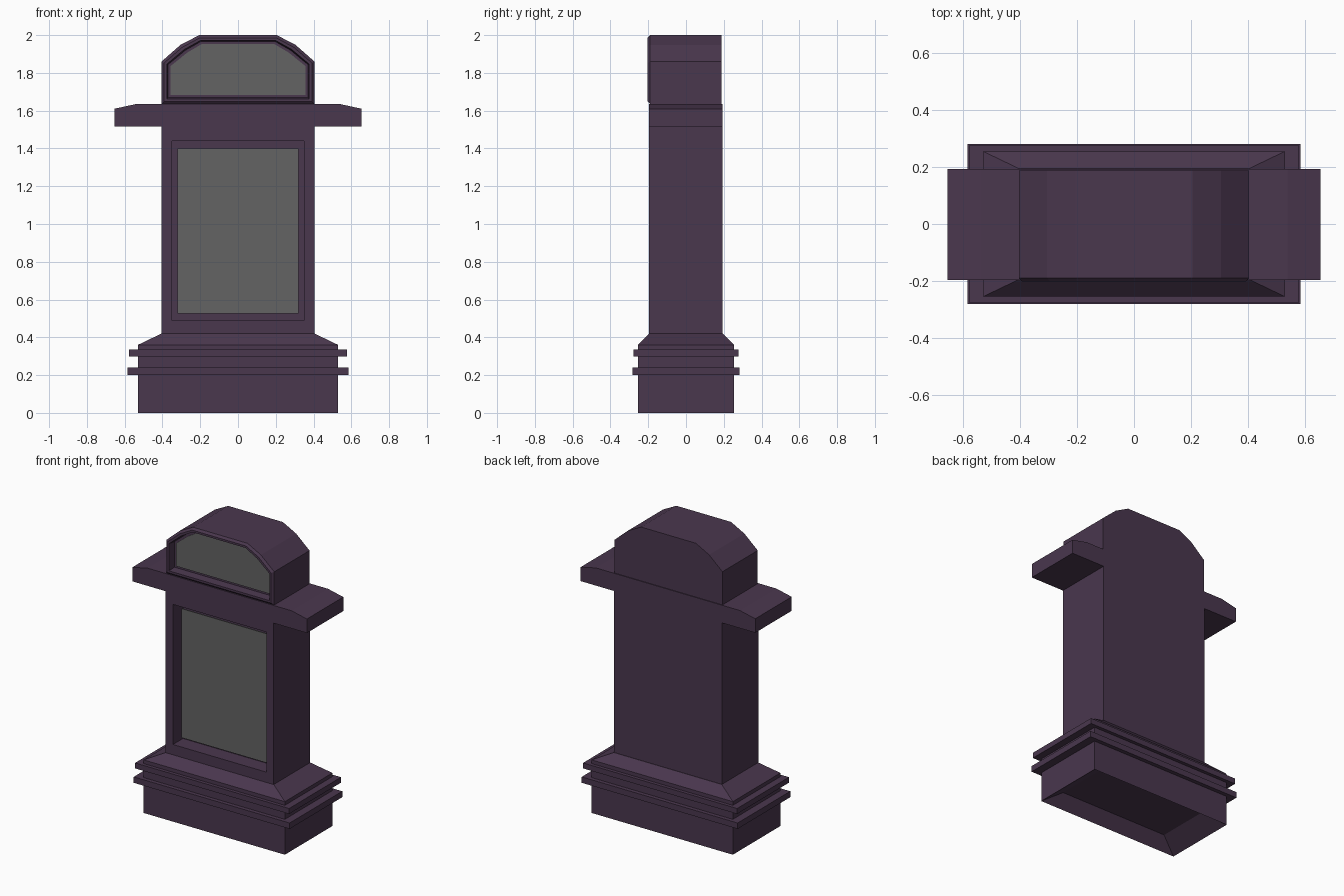
import bpy, bmesh

if "Cube" in bpy.data.objects:
    bpy.data.objects.remove(bpy.data.objects["Cube"])


def material(name, rgb):
    m = bpy.data.materials.new(name)
    m.diffuse_color = (*rgb, 1)
    m.use_nodes = True
    m.node_tree.nodes["Principled BSDF"].inputs["Base Color"].default_value = m.diffuse_color
    return m


PURPLE = material("dark_purple", (0.068, 0.038, 0.076))
GREY = material("panel_grey", (0.127, 0.127, 0.127))


def finish(name, bm, mat):
    bmesh.ops.recalc_face_normals(bm, faces=bm.faces)
    me = bpy.data.meshes.new(name)
    bm.to_mesh(me)
    bm.free()
    me.materials.append(mat)
    ob = bpy.data.objects.new(name, me)
    bpy.context.collection.objects.link(ob)
    return ob


def loft(name, loops, mat):
    """Skin a list of equal-length point loops and cap both ends."""
    bm = bmesh.new()
    rings = [[bm.verts.new(p) for p in loop] for loop in loops]
    for a, b in zip(rings, rings[1:]):
        for i in range(len(a)):
            j = (i + 1) % len(a)
            bm.faces.new((a[i], a[j], b[j], b[i]))
    bm.faces.new(rings[0])
    bm.faces.new(rings[-1])
    return finish(name, bm, mat)


def rect(x, y, z):
    return [(-x, -y, z), (x, -y, z), (x, y, z), (-x, y, z)]


def mirrored(half):
    return half + [(-x, z) for x, z in reversed(half)]


def at_y(profile, y):
    return [(x, y, z) for x, z in profile]


def box(name, x, y0, y1, z0, z1, mat):
    p = [(-x, z0), (x, z0), (x, z1), (-x, z1)]
    return loft(name, [at_y(p, y0), at_y(p, y1)], mat)


# Plinth: hollow tapered underside, straight sides, sloped shoulder
loft("plinth", [rect(0.405, 0.195, 0.08), rect(0.53, 0.255, 0),
                rect(0.53, 0.255, 0.36), rect(0.405, 0.195, 0.42)], PURPLE)

# Two moulding bands around the plinth
for name, x, y, z0, z1 in (("lower_band", 0.585, 0.282, 0.20, 0.24),
                           ("upper_band", 0.578, 0.278, 0.298, 0.335)):
    loft(name, [rect(x, y, z0), rect(x, y, z1)], PURPLE)

# Column with side arms, one extruded profile
body = mirrored([(0.405, 0.42), (0.405, 1.515), (0.655, 1.515),
                 (0.655, 1.61), (0.54, 1.635)])
column = loft("column", [at_y(body, -0.197), at_y(body, 0.193)], PURPLE)

# Recess cut in the column front
cutter = box("recess_cutter", 0.35, -0.3, -0.09, 0.49, 1.44, PURPLE)
mod = column.modifiers.new("recess", 'BOOLEAN')
mod.operation = 'DIFFERENCE'
mod.solver = 'EXACT'
mod.object = cutter
bpy.context.view_layer.objects.active = column
bpy.ops.object.modifier_apply(modifier="recess")
bpy.data.objects.remove(cutter)

# Large panel standing inside the recess
box("main_panel", 0.32, -0.147, -0.14, 0.525, 1.40, GREY)


# Arched head with a bevelled rim around a recessed front
def head_outline(d):
    return mirrored([(0.405 - d, 1.635 + d), (0.405 - d, 1.86 - d * 0.5),
                     (0.305 - d * 0.75, 1.948 - d * 0.85),
                     (0.205 - d * 0.25, 2.0 - d)])


loft("arched_head", [at_y(head_outline(d), y) for d, y in
                     ((0, 0.188), (0, -0.19), (0.014, -0.203),
                      (0.028, -0.203), (0.034, -0.15), (0.05, -0.15))], PURPLE)

# Small arched panel in the head
loft("head_panel", [at_y(head_outline(0.048), y) for y in (-0.157, -0.149)], GREY)
